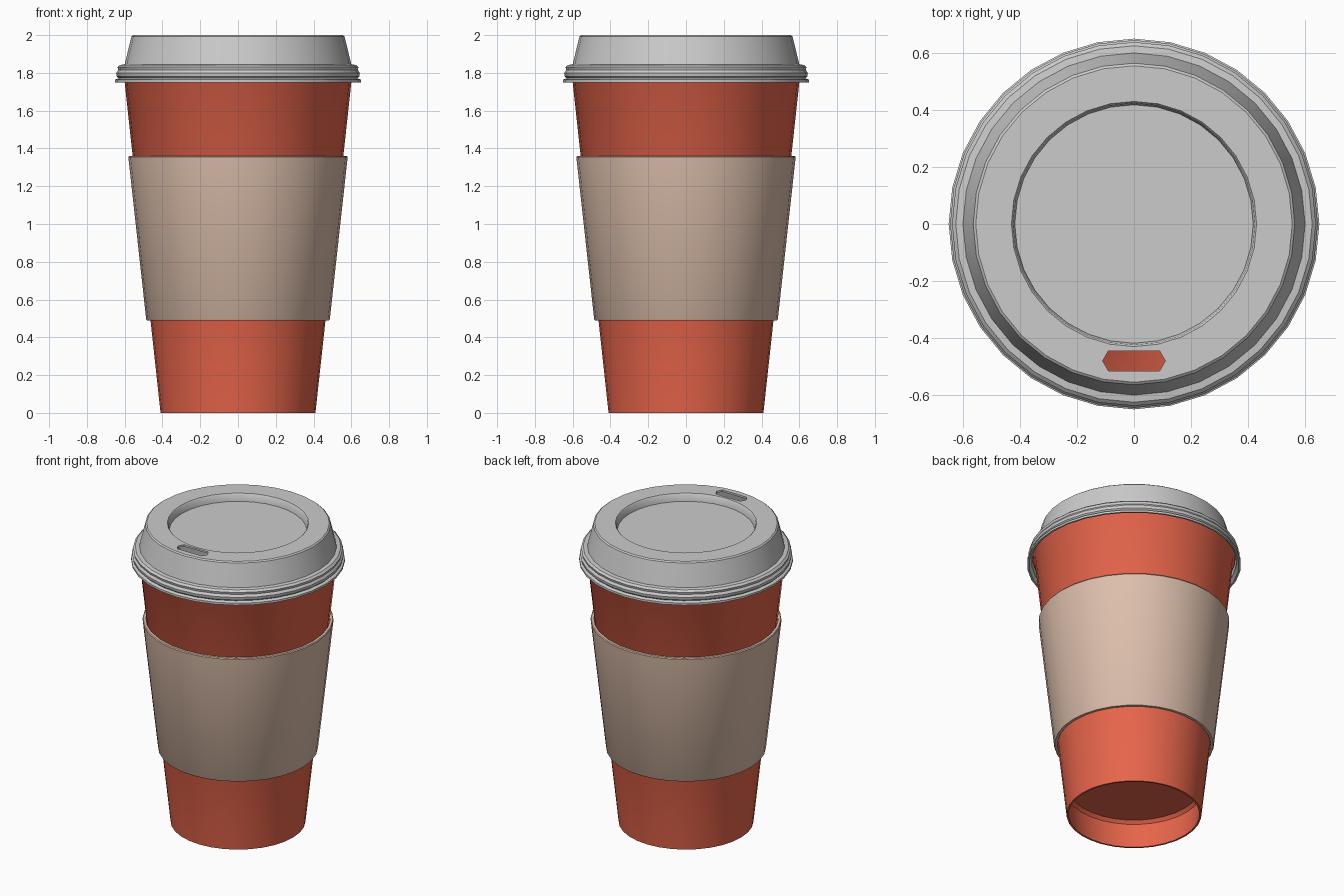
import bpy, bmesh, math

if "Cube" in bpy.data.objects:
    bpy.data.objects.remove(bpy.data.objects["Cube"])

SEG = 32


def finish(obj, color=None):
    if color:
        mat = bpy.data.materials.new(obj.name + "_color")
        mat.diffuse_color = (*color, 1)
        mat.use_nodes = True
        mat.node_tree.nodes["Principled BSDF"].inputs["Base Color"].default_value = mat.diffuse_color
        obj.data.materials.append(mat)
    bpy.ops.object.select_all(action='DESELECT')
    obj.select_set(True)
    bpy.context.view_layer.objects.active = obj
    bpy.ops.object.shade_smooth_by_angle(angle=math.radians(35))


def lathe(name, profile, closed=False):
    """Revolve (radius, z) points around z; radius 0 becomes a pole."""
    bm = bmesh.new()
    rings = []
    for r, z in profile:
        if r == 0:
            rings.append([bm.verts.new((0, 0, z))] * SEG)
        else:
            rings.append([bm.verts.new((r * math.cos(2 * math.pi * i / SEG),
                                        r * math.sin(2 * math.pi * i / SEG), z))
                          for i in range(SEG)])
    pairs = list(zip(rings, rings[1:]))
    if closed:
        pairs.append((rings[-1], rings[0]))
    for a, b in pairs:
        for i in range(SEG):
            j = (i + 1) % SEG
            quad = list(dict.fromkeys((a[i], a[j], b[j], b[i])))
            if len(quad) > 2:
                bm.faces.new(quad)
    bmesh.ops.recalc_face_normals(bm, faces=bm.faces)
    mesh = bpy.data.meshes.new(name)
    bm.to_mesh(mesh)
    bm.free()
    obj = bpy.data.objects.new(name, mesh)
    bpy.context.collection.objects.link(obj)
    return obj


def cup_r(z):
    return 0.41 + 0.19 * z / 1.75


# Cup: tapered thin wall with a recessed underside and rolled rim
T = 0.012
cup = lathe("cup", [
    (0, 0.19), (cup_r(0.19) - T - 0.02, 0.19), (cup_r(0.17) - T, 0.17),
    (cup_r(0) - T, 0), (cup_r(0), 0),
    (cup_r(1.78), 1.78), (0.618, 1.80), (0.618, 1.82), (0.60, 1.83),
    (cup_r(1.8) - T, 1.81), (cup_r(0.205) - T, 0.205), (0, 0.205)])
finish(cup, (0.8, 0.13, 0.07))

# Sleeve: cardboard band following the cup taper
lo, hi = 0.49, 1.36
sleeve = lathe("sleeve", [
    (cup_r(lo) + 0.003, lo), (cup_r(lo) + 0.019, lo), (cup_r(lo) + 0.023, lo + 0.006),
    (cup_r(hi) + 0.023, hi - 0.006), (cup_r(hi) + 0.019, hi), (cup_r(hi) + 0.003, hi)],
    closed=True)
finish(sleeve, (0.72, 0.52, 0.41))

# Lid: hollow shell with flared skirt, bead and recessed top
lid = lathe("lid", [
    (0, 1.95), (0.418, 1.95), (0.424, 1.993), (0.43, 2.0), (0.555, 2.0), (0.564, 1.993),
    (0.60, 1.845), (0.625, 1.842), (0.638, 1.83), (0.634, 1.815), (0.645, 1.80),
    (0.642, 1.782), (0.632, 1.772), (0.65, 1.764), (0.65, 1.75), (0.638, 1.75),
    (0.622, 1.77), (0.622, 1.83), (0.588, 1.84), (0.552, 1.988),
    (0.437, 1.988), (0.43, 1.938), (0, 1.938)])

# Sip hole: elongated hexagon cut through the lid top
bm = bmesh.new()
outline = [(-0.11, -0.48), (-0.09, -0.515), (0.09, -0.515),
           (0.11, -0.48), (0.09, -0.445), (-0.09, -0.445)]
face = bm.faces.new([bm.verts.new((x, y, 1.965)) for x, y in outline])
top = bmesh.ops.extrude_face_region(bm, geom=[face])
for v in top["geom"]:
    if isinstance(v, bmesh.types.BMVert):
        v.co.z = 2.05
bmesh.ops.recalc_face_normals(bm, faces=bm.faces)
mesh = bpy.data.meshes.new("sip_hole_cutter")
bm.to_mesh(mesh)
bm.free()
cutter = bpy.data.objects.new("sip_hole_cutter", mesh)
bpy.context.collection.objects.link(cutter)
cutter.hide_render = True

cut = lid.modifiers.new("sip_hole", 'BOOLEAN')
cut.operation = 'DIFFERENCE'
cut.solver = 'EXACT'
cut.object = cutter
bpy.context.view_layer.objects.active = lid
bpy.ops.object.modifier_apply(modifier=cut.name)
bpy.data.objects.remove(cutter)
finish(lid)
